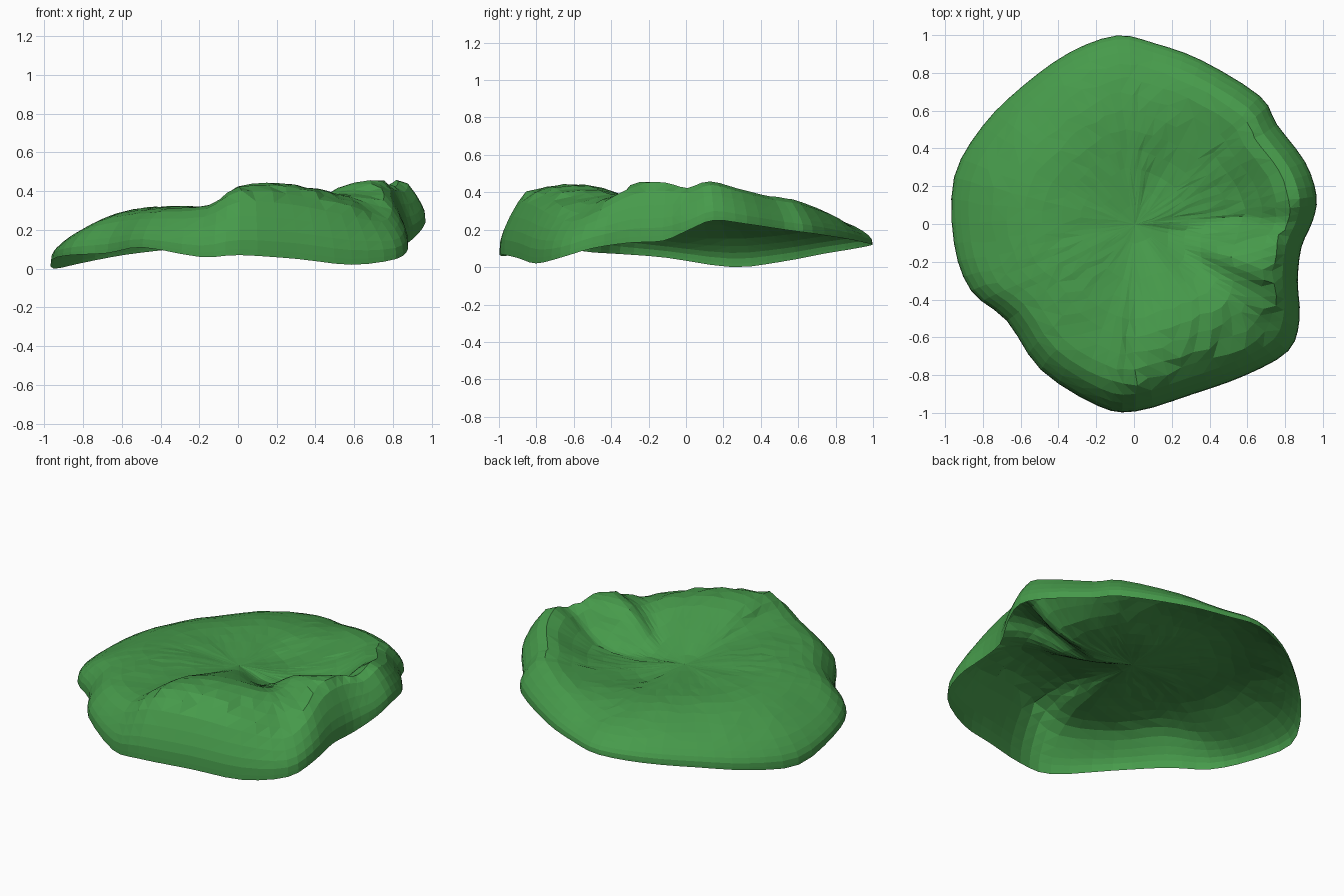
import bpy, bmesh, random

if "Cube" in bpy.data.objects:
    bpy.data.objects.remove(bpy.data.objects["Cube"])

random.seed(4)

# Control spokes, anticlockwise from the right side:
# outline x, outline y, rim z, then height at 85 %, 60 % and 30 % of the radius
SPOKES = [
    (.94, .02, .20, .42, .26, .24), (.96, .15, .25, .46, .27, .24),
    (.90, .33, .23, .42, .28, .25), (.75, .53, .20, .38, .29, .25),
    (.66, .68, .18, .36, .30, .25), (.35, .87, .15, .30, .29, .25),
    (.10, .96, .13, .25, .29, .27), (-.10, 1.0, .12, .24, .29, .28),
    (-.35, .91, .10, .24, .30, .29), (-.60, .73, .07, .22, .29, .29),
    (-.81, .52, .03, .20, .29, .29), (-.96, .25, .00, .19, .29, .30),
    (-.96, -.10, .05, .20, .30, .30), (-.87, -.35, .07, .24, .31, .31),
    (-.68, -.51, .08, .28, .32, .31), (-.50, -.77, .11, .29, .32, .31),
    (-.20, -.96, .06, .31, .33, .31), (.00, -.99, .07, .40, .42, .34),
    (.30, -.90, .05, .39, .44, .36), (.58, -.80, .02, .34, .42, .35),
    (.81, -.67, .05, .29, .39, .31), (.87, -.50, .10, .35, .39, .28),
    (.86, -.30, .13, .44, .42, .26), (.88, -.12, .14, .45, .34, .24),
]
CENTRE_Z = .275
STEPS = 3      # spoke subdivisions
RADIAL = 3     # profile subdivisions


def spline(a, b, c, d, t):
    """Catmull-Rom interpolation of tuples."""
    return tuple(.5 * (2 * q + (r - p) * t + (2 * p - 5 * q + 4 * r - s) * t * t
                       + (3 * q - p - 3 * r + s) * t ** 3)
                 for p, q, r, s in zip(a, b, c, d))


def profile(zr, z85, z60, z30):
    """Radius/height points from just off the centre out to the rim."""
    zm = zr + .4 * (z85 - zr)
    pts = [(0, CENTRE_Z), (.3, z30), (.6, z60), (.85, z85), (.98, zm), (1, zr)]
    pts = [(-.3, z30)] + pts + [pts[-1]]
    out = []
    for i in range(1, len(pts) - 2):
        for k in range(1, RADIAL + 1):
            out.append(spline(*pts[i - 1:i + 3], k / RADIAL))
    return out


# Crumpled leaf: one hollow sheet open at the bottom
bm = bmesh.new()
centre = bm.verts.new((0, 0, CENTRE_Z))
rows = []
n = len(SPOKES)
for i in range(n):
    for k in range(STEPS):
        x, y, *z = spline(*(SPOKES[(i + j) % n] for j in (-1, 0, 1, 2)), k / STEPS)
        row = []
        for r, h in profile(*z):
            wob = .014 * r * random.uniform(-1, 1) if r < .9 else 0
            row.append(bm.verts.new((x * r + wob, y * r - wob, max(0, h + wob * .4))))
        rows.append(row)
for i, a in enumerate(rows):
    b = rows[(i + 1) % len(rows)]
    bm.faces.new((centre, a[0], b[0]))
    for j in range(len(a) - 1):
        bm.faces.new((a[j], a[j + 1], b[j + 1], b[j]))
bmesh.ops.triangulate(bm, faces=bm.faces[:])

# Centre on the grid and rest on the ground
for axis in range(3):
    lo = min(v.co[axis] for v in bm.verts)
    hi = max(v.co[axis] for v in bm.verts)
    shift = lo if axis == 2 else (lo + hi) / 2
    for v in bm.verts:
        v.co[axis] -= shift

mesh = bpy.data.meshes.new("crumpled_leaf")
bm.to_mesh(mesh)
bm.free()
green = bpy.data.materials.new("leaf green")
green.diffuse_color = (.062, .325, .07, 1)
green.use_nodes = True
green.node_tree.nodes["Principled BSDF"].inputs["Base Color"].default_value = green.diffuse_color
mesh.materials.append(green)
leaf = bpy.data.objects.new("crumpled_leaf", mesh)
bpy.context.collection.objects.link(leaf)
